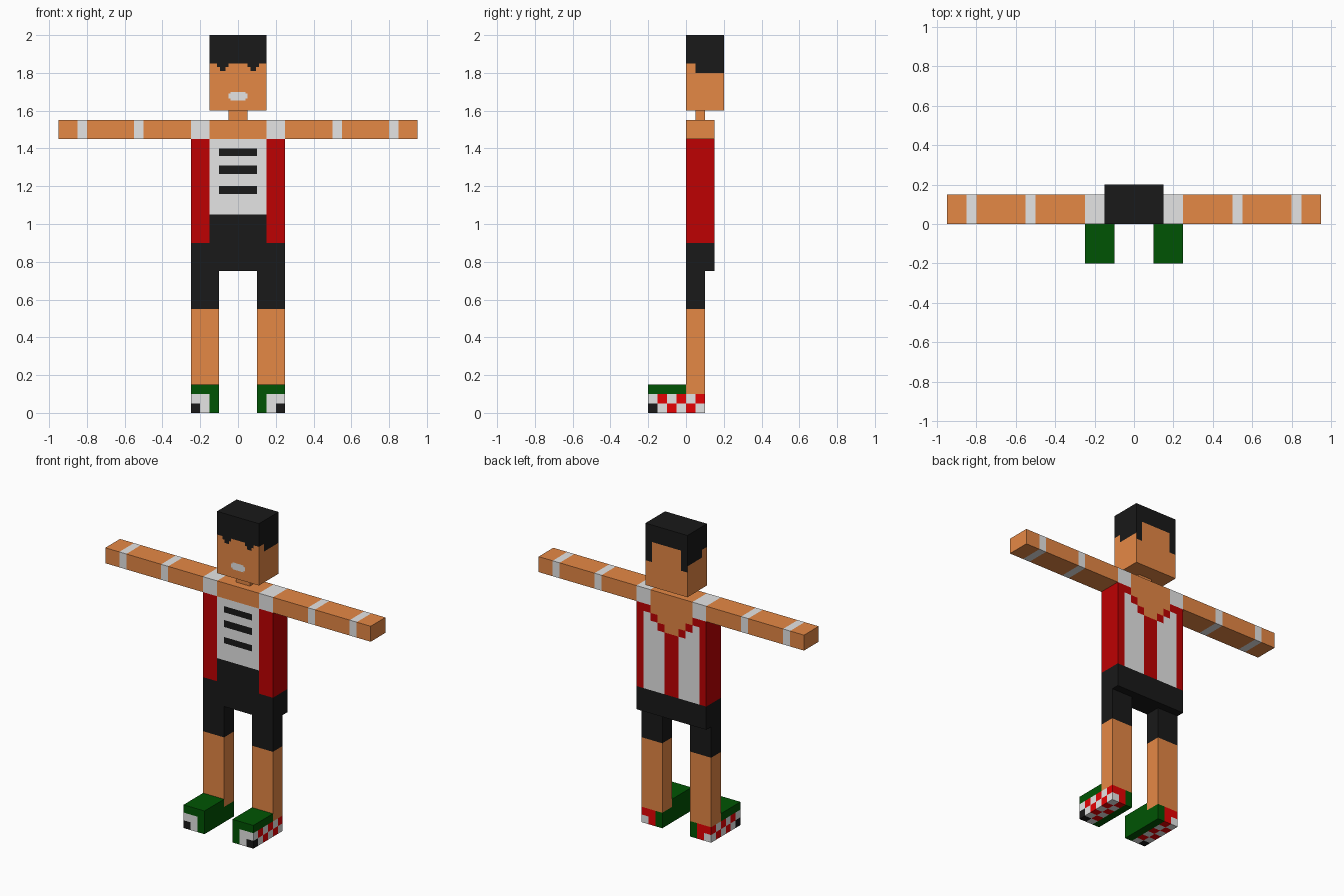
import bpy, bmesh, math
from mathutils import Vector

if "Cube" in bpy.data.objects:
    bpy.data.objects.remove(bpy.data.objects["Cube"])


def lin(c):
    return c / 12.92 if c <= 0.04045 else ((c + 0.055) / 1.055) ** 2.4


COLOURS = {"skin": (229, 136, 69), "black": (25, 25, 25), "white": (229, 229, 229),
           "shirt_red": (190, 1, 2), "shoe_red": (255, 1, 4), "green": (0, 84, 3)}
NAMES = list(COLOURS)
MATS = []
for name, rgb in COLOURS.items():
    m = bpy.data.materials.new(name)
    m.diffuse_color = [lin(v / 255) for v in rgb] + [1]
    m.use_nodes = True
    m.node_tree.nodes["Principled BSDF"].inputs["Base Color"].default_value = m.diffuse_color
    MATS.append(m)


def box(name, x, y, z, rule, cx=(), cy=(), cz=()):
    """Box cut along planes, each face coloured by rule(point just inside, normal)."""
    bm = bmesh.new()
    bmesh.ops.create_cube(bm, size=1)
    for v in bm.verts:
        v.co = [lo + (c + 0.5) * (hi - lo) for c, (lo, hi) in zip(v.co, (x, y, z))]
    for axis, cuts in enumerate((cx, cy, cz)):
        for c in cuts:
            d = Vector((0, 0, 0))
            d[axis] = 1
            bmesh.ops.bisect_plane(bm, geom=bm.verts[:] + bm.edges[:] + bm.faces[:],
                                   dist=1e-5, plane_co=d * c, plane_no=d)
    bm.normal_update()
    for f in bm.faces:
        p = f.calc_center_median() - f.normal * 0.01
        f.material_index = NAMES.index(rule(p, f.normal))
    me = bpy.data.meshes.new(name)
    bm.to_mesh(me)
    bm.free()
    for m in MATS:
        me.materials.append(m)
    ob = bpy.data.objects.new(name, me)
    bpy.context.collection.objects.link(ob)
    return ob


def both(*values):
    return [s * v for v in values for s in (-1, 1)]


# Head: hair with fringe, sideburns and hairline at the back, plus mouth
def head_rule(p, n):
    ax = abs(p.x)
    if n.y < -0.5:
        fringe = (p.z > 1.83 and 0.05 < ax < 0.11) or (p.z > 1.81 and 0.065 < ax < 0.095)
        if (ax < 0.05 and 1.665 < p.z < 1.69) or (ax < 0.04 and 1.655 < p.z < 1.7):
            return "white"
        return "black" if p.z > 1.85 or fringe else "skin"
    if n.y > 0.5:
        return "black" if p.z > 1.89 or (ax > 0.105 and p.z > 1.76) else "skin"
    return "black" if p.z > 1.85 or (p.z > 1.8 and p.y > 0.05) else "skin"


box("head", (-0.15, 0.15), (0, 0.2), (1.6, 2), head_rule,
    cx=both(0.04, 0.05, 0.065, 0.095, 0.105, 0.11), cy=[0.05],
    cz=[1.655, 1.665, 1.69, 1.7, 1.76, 1.8, 1.81, 1.83, 1.85, 1.89])
box("neck", (-0.05, 0.05), (0.05, 0.1), (1.55, 1.6), lambda p, n: "skin")


# Arms and shoulders: one bar with white shoulder straps and bands
BANDS = ((0.15, 0.25), (0.5, 0.55), (0.8, 0.85))
box("arms_and_shoulders", (-0.95, 0.95), (0, 0.15), (1.45, 1.55),
    lambda p, n: "white" if any(a < abs(p.x) < b for a, b in BANDS) else "skin",
    cx=both(*[v for band in BANDS for v in band]))


# Torso: shirt with plain chest bars, striped back, stepped neckline, shorts
BARS = ((1.16, 1.2), (1.265, 1.31), (1.36, 1.4))


def torso_rule(p, n):
    ax = abs(p.x)
    if p.z < 0.9:
        return "black"
    if n.y < -0.5 and ax < 0.15:
        bar = ax < 0.1 and any(a < p.z < b for a, b in BARS)
        return "black" if p.z < 1.05 or bar else "white"
    if n.y > 0.5:
        step = math.floor((p.z - 1.3) / 0.05) - int(ax / 0.05)
        if step >= 0 and p.z > 1.3:
            return "skin"
        if step == -1 and p.z > 1.3:
            return "shirt_red"
        return "white" if 0.05 < ax < 0.2 else "shirt_red"
    return "shirt_red"


box("torso", (-0.25, 0.25), (0, 0.15), (0.75, 1.45), torso_rule,
    cx=both(0.05, 0.1, 0.15, 0.2),
    cz=[0.9, 1.05, 1.3, 1.35, 1.4] + [v for bar in BARS for v in bar])


# Shoes: green, with a checked band wrapping the outer lower edge
def shoe_rule(p, n):
    ring = max(int((0.25 - abs(p.x)) / 0.05), int(p.z / 0.05))
    col = min(5, max(0, math.floor((p.y + 0.2) / 0.05)))
    if ring >= 2:
        return "green"
    if ring == 0 and col == 0:
        return "black"
    return "white" if (col + ring) % 2 == 1 - 2 * ring + 2 * ring else "shoe_red"


def leg_rule(p, n):
    if p.z > 0.55:
        return "black"
    return "skin" if p.z > 0.1 else shoe_rule(p, n)


# Legs with heels, and toe blocks
for side, s in (("left", -1), ("right", 1)):
    xs = sorted((s * 0.1, s * 0.25))
    cx = (s * 0.15, s * 0.2)
    box(side + "_leg", xs, (0, 0.1), (0, 0.75), leg_rule, cx, [0.05], [0.05, 0.1, 0.55])
    box(side + "_shoe_toe", xs, (-0.2, 0), (0, 0.15), shoe_rule, cx,
        [-0.15, -0.1, -0.05], [0.05, 0.1])
